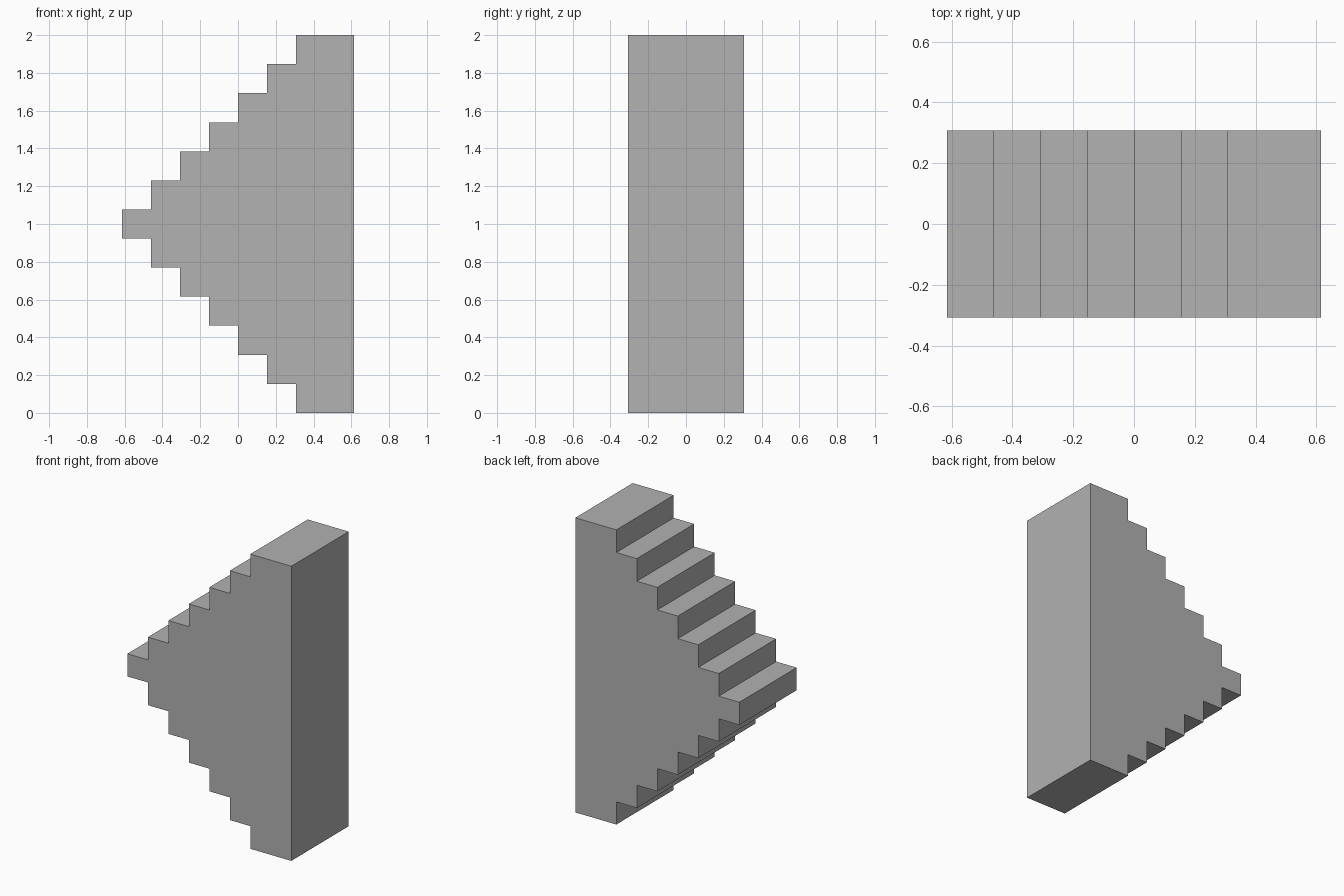
import bpy
import bmesh

cube = bpy.data.objects.get("Cube")
if cube:
    bpy.data.objects.remove(cube, do_unlink=True)

UNIT = 2 / 13   # one step
STEPS = 7       # steps from the tip to the wide end

# Plain grey material
grey = bpy.data.materials.new("plain grey")
grey.use_nodes = True
colour = (0.445, 0.445, 0.445, 1)
grey.diffuse_color = colour
grey.node_tree.nodes["Principled BSDF"].inputs["Base Color"].default_value = colour

# Stepped outline: lower stairs up to the tip, then mirrored upper stairs
lower = [(4, 0)]
for i in reversed(range(STEPS)):
    lower += [(i - 4, 6 - i), (i - 4, 7 - i)]
lower.pop()     # the tip's upper corner comes from the mirrored half
upper = [(x, 13 - z) for x, z in reversed(lower)]
outline = lower + upper

# Extrude the outline through the depth
bm = bmesh.new()
verts = [bm.verts.new((x * UNIT, -2 * UNIT, z * UNIT)) for x, z in outline]
front = bm.faces.new(verts)
extruded = bmesh.ops.extrude_face_region(bm, geom=[front], use_keep_orig=True)
moved = [v for v in extruded["geom"] if isinstance(v, bmesh.types.BMVert)]
bmesh.ops.translate(bm, verts=moved, vec=(0, 4 * UNIT, 0))
bmesh.ops.recalc_face_normals(bm, faces=bm.faces)

mesh = bpy.data.meshes.new("stepped_block")
bm.to_mesh(mesh)
bm.free()
mesh.materials.append(grey)
block = bpy.data.objects.new("stepped_block", mesh)
bpy.context.collection.objects.link(block)
